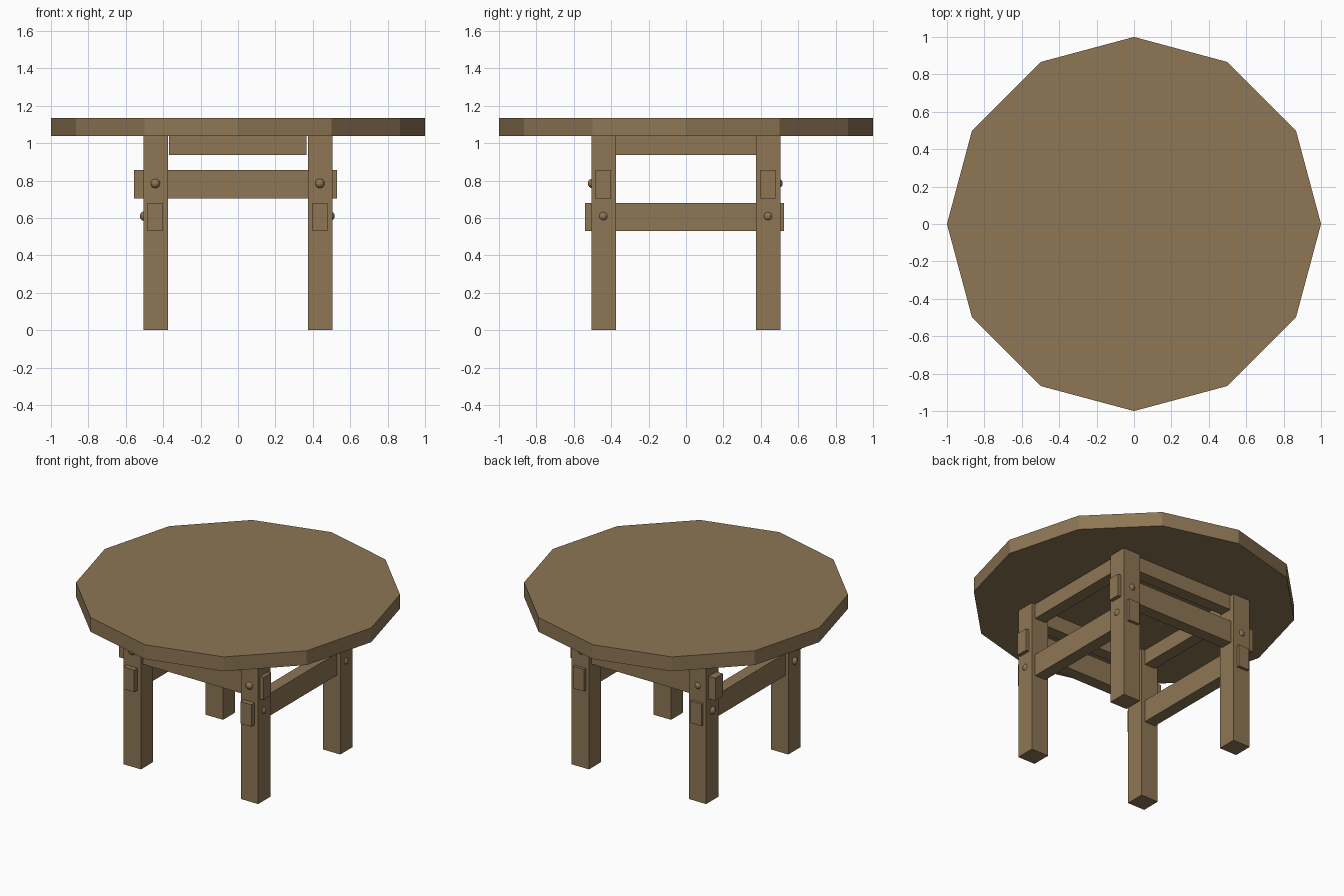
import bpy
import math

if "Cube" in bpy.data.objects:
    bpy.data.objects.remove(bpy.data.objects["Cube"])

wood = bpy.data.materials.new("wood")
wood.diffuse_color = (0.27, 0.18, 0.09, 1)
wood.use_nodes = True
wood.node_tree.nodes["Principled BSDF"].inputs["Base Color"].default_value = wood.diffuse_color


def finish(name):
    ob = bpy.context.object
    ob.name = name
    ob.data.materials.append(wood)
    return ob


def box(name, lo, hi):
    centre = [(a + b) / 2 for a, b in zip(lo, hi)]
    bpy.ops.mesh.primitive_cube_add(size=1, location=centre)
    ob = finish(name)
    ob.scale = [b - a for a, b in zip(lo, hi)]
    bpy.ops.object.transform_apply(location=False, rotation=False, scale=True)
    return ob


def peg(name, loc):
    bpy.ops.mesh.primitive_uv_sphere_add(segments=16, ring_count=8, radius=0.026, location=loc)
    finish(name)
    bpy.ops.object.shade_smooth()


# Twelve-sided table top
bpy.ops.mesh.primitive_cylinder_add(vertices=12, radius=1, depth=0.097, location=(0, 0, 1.0865))
finish("table_top")

# Square legs
for sx in (-1, 1):
    for sy in (-1, 1):
        x, y = sx * 0.44, sy * 0.44
        box("leg", (x - 0.065, y - 0.065, 0), (x + 0.065, y + 0.065, 1.04))
        # Round peg heads on the two outer leg faces
        peg("front_back_peg", (x - 0.002, sy * 0.495 - 0.004, 0.785))
        peg("side_peg", (sx * 0.495 - 0.004, y - 0.002, 0.61))

for s in (-1, 1):
    c = s * 0.44 - 0.002
    # Through-tenon rails: the sideways pair sits above the lengthwise pair
    box("upper_rail", (-0.555, c - 0.041, 0.705), (0.53, c + 0.041, 0.857))
    box("lower_rail", (c - 0.041, -0.54, 0.53), (c + 0.041, 0.525, 0.68))
    # Aprons directly under the top
    box("front_back_apron", (-0.37, c - 0.041, 0.937), (0.367, c + 0.041, 1.04))
    box("side_apron", (c - 0.041, -0.376, 0.937), (c + 0.041, 0.376, 1.04))
